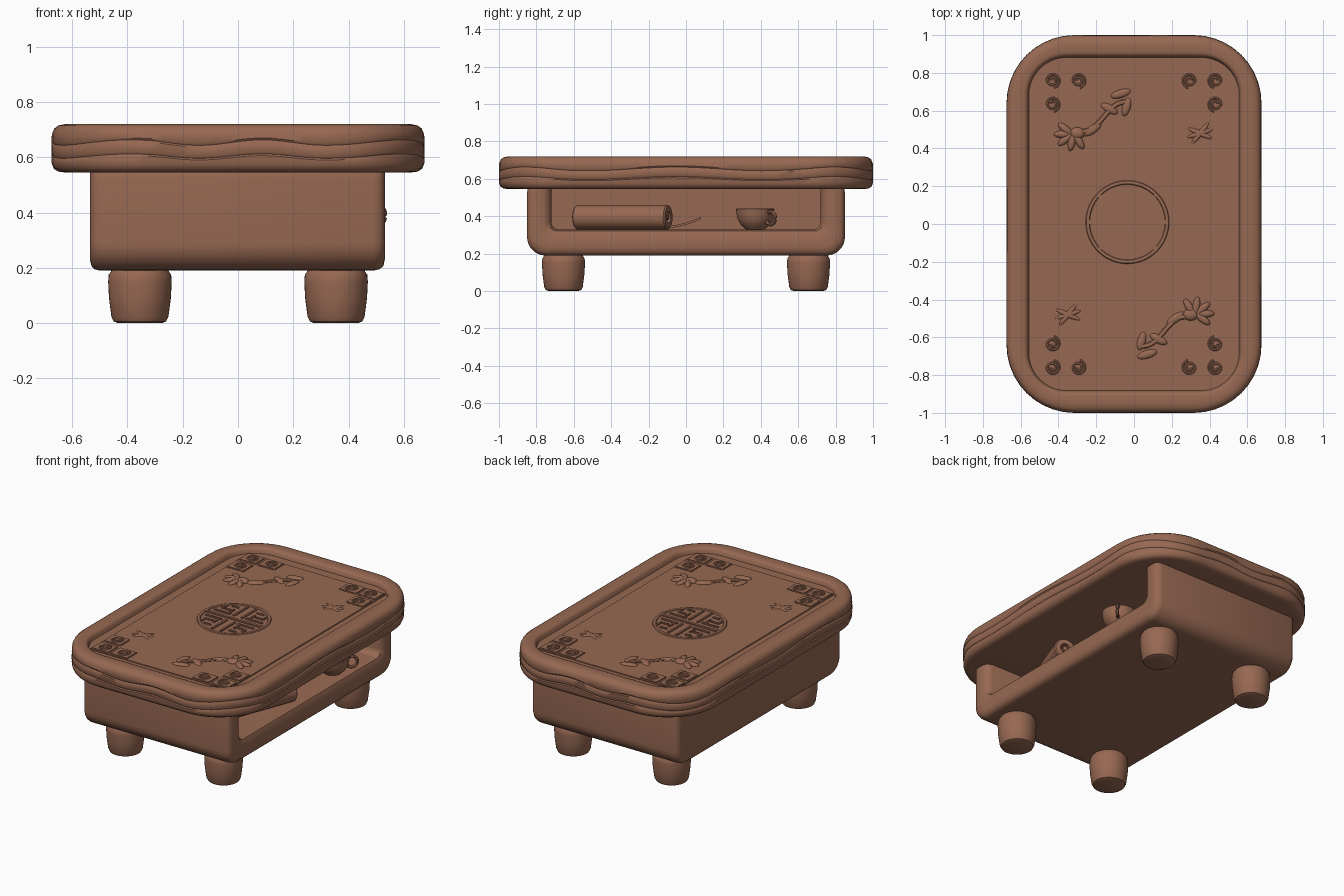
import bpy, bmesh, math
from mathutils import Matrix, Vector

if "Cube" in bpy.data.objects:
    bpy.data.objects.remove(bpy.data.objects["Cube"])

wood = bpy.data.materials.new("carved brown wood")
wood.diffuse_color = (0.31, 0.14, 0.085, 1)
wood.use_nodes = True
wood.node_tree.nodes["Principled BSDF"].inputs["Base Color"].default_value = wood.diffuse_color
PANEL = 0.69          # height of the carved panel


def finish(name, bm, angle=40):
    bmesh.ops.recalc_face_normals(bm, faces=bm.faces)
    me = bpy.data.meshes.new(name)
    bm.to_mesh(me)
    bm.free()
    ob = bpy.data.objects.new(name, me)
    bpy.context.collection.objects.link(ob)
    me.materials.append(wood)
    bpy.ops.object.select_all(action='DESELECT')
    ob.select_set(True)
    bpy.context.view_layer.objects.active = ob
    bpy.ops.object.shade_smooth_by_angle(angle=math.radians(angle))
    return ob


def rounded_rect(hx, hy, r, nc=10, ns=16):
    """Closed loop with arc corners and subdivided straight sides."""
    arcs = []
    for i, (sx, sy) in enumerate([(1, 1), (-1, 1), (-1, -1), (1, -1)]):
        arcs.append([(sx * (hx - r) + r * math.cos(math.pi / 2 * (i + k / nc)),
                      sy * (hy - r) + r * math.sin(math.pi / 2 * (i + k / nc)))
                     for k in range(nc + 1)])
    pts = []
    for i, arc in enumerate(arcs):
        a, b = arc[-1], arcs[(i + 1) % 4][0]
        pts += arc + [(a[0] + (b[0] - a[0]) * k / ns, a[1] + (b[1] - a[1]) * k / ns)
                      for k in range(1, ns)]
    return pts


def loft(name, loops, angle=40, mat=None):
    """Skin a stack of equal loops and cap both ends."""
    bm = bmesh.new()
    rings = [[bm.verts.new(p) for p in loop] for loop in loops]
    n = len(rings[0])
    for a, b in zip(rings, rings[1:]):
        for i in range(n):
            bm.faces.new((a[i], a[(i + 1) % n], b[(i + 1) % n], b[i]))
    bm.faces.new(rings[0])
    bm.faces.new(rings[-1])
    if mat:
        bmesh.ops.transform(bm, matrix=mat, verts=bm.verts)
    return finish(name, bm, angle)


def lathe(name, profile, mat, n=40):
    return loft(name, [[(r * math.cos(math.tau * k / n), r * math.sin(math.tau * k / n), z)
                        for k in range(n)] for r, z in profile], 40, mat)


def tube(bm, pts, r, n=8, flat=1.0, closed=False):
    """Sweep a round or flattened section along a path; ends taper if open."""
    pts = [Vector(p) for p in pts]
    m, rings = len(pts), []
    for i, p in enumerate(pts):
        if closed:
            t = pts[(i + 1) % m] - pts[i - 1]
        else:
            t = pts[min(i + 1, m - 1)] - pts[max(i - 1, 0)]
        up = Vector((0, 0, 1)) if abs(t.normalized().z) < 0.99 else Vector((1, 0, 0))
        side = t.cross(up).normalized()
        up = side.cross(t).normalized()
        rings.append([bm.verts.new(p + side * r * math.cos(math.tau * k / n)
                                   + up * r * flat * math.sin(math.tau * k / n)) for k in range(n)])
    pairs = list(zip(rings, rings[1:])) + ([(rings[-1], rings[0])] if closed else [])
    for a, b in pairs:
        for k in range(n):
            bm.faces.new((a[k], a[(k + 1) % n], b[(k + 1) % n], b[k]))
    if not closed:
        bm.faces.new(rings[0])
        bm.faces.new(rings[-1])


def box(bm, x, y, z, sx, sy, sz, bevel=0.0):
    geo = bmesh.ops.create_cube(bm, size=1, matrix=Matrix.LocRotScale(
        (x, y, z), None, (sx, sy, sz)))
    if bevel:
        edges = list({e for v in geo['verts'] for e in v.link_edges})
        bmesh.ops.bevel(bm, geom=edges, offset=bevel, segments=2, affect='EDGES')


def blob(bm, x, y, z, sx, sy, sz, turn=0.0):
    bmesh.ops.create_uvsphere(bm, u_segments=16, v_segments=8, radius=1, matrix=Matrix.LocRotScale(
        (x, y, z), Matrix.Rotation(turn, 3, 'Z'), (sx, sy, sz)))


# Tabletop: rounded slab, wavy grooves on its edge, raised rim round a sunken field
# profile entries are (inset, z, groove waviness)
profile = [(0.05, 0.545, 0), (0.025, 0.548, 0), (0.009, 0.558, 0), (0.001, 0.575, 0),
           (0, 0.598, .008), (0.005, 0.604, .008), (0, 0.611, .008),
           (0, 0.647, .01), (0.005, 0.653, .01), (0, 0.660, .01),
           (0.002, 0.685, 0), (0.010, 0.704, 0), (0.025, 0.715, 0), (0.05, 0.72, 0),
           (0.09, 0.72, 0), (0.104, 0.716, 0), (0.112, 0.706, 0), (0.118, 0.685, 0)]
loops = []
for d, z, w in profile:
    ring = rounded_rect(0.675 - d, 1.0 - d, 0.36 - 1.35 * d)
    loops.append([(x, y, z + w * math.sin(9 * math.tau * i / len(ring)))
                  for i, (x, y) in enumerate(ring)])
loft("tabletop", loops)

# Flat carved panel in the sunken field
bm = bmesh.new()
box(bm, 0, 0, PANEL - 0.01, 1.0, 1.64, 0.02, 0.003)
finish("top_panel", bm)

# Cabinet: solid box with a rounded opening on the +x side only
# section entries are (x, half width, bottom, top, corner radius)
sections = [(-0.535, 0.81, 0.225, 0.60, 0.07), (-0.53, 0.83, 0.205, 0.61, 0.09),
            (-0.518, 0.844, 0.194, 0.62, 0.10), (-0.50, 0.85, 0.19, 0.62, 0.10),
            (0.49, 0.85, 0.19, 0.62, 0.10), (0.513, 0.844, 0.195, 0.62, 0.10),
            (0.527, 0.83, 0.208, 0.61, 0.09), (0.532, 0.80, 0.235, 0.60, 0.07),
            (0.53, 0.76, 0.295, 0.59, 0.06), (0.518, 0.735, 0.32, 0.585, 0.05),
            (0.49, 0.72, 0.33, 0.58, 0.04), (-0.42, 0.72, 0.33, 0.58, 0.04)]
loft("cabinet", [[(x, u, v + (a + b) / 2) for u, v in rounded_rect(hw, (b - a) / 2, r, 8, 2)]
                 for x, hw, a, b, r in sections])

# Four stubby legs
for sx in (-1, 1):
    for sy in (-1, 1):
        lathe(f"leg_{'left' if sx < 0 else 'right'}_{'front' if sy < 0 else 'back'}",
              [(0.08, 0), (0.095, 0.006), (0.103, 0.022), (0.112, 0.09), (0.115, 0.15),
               (0.113, 0.175), (0.105, 0.186), (0.10, 0.20)],
              Matrix.Translation((0.355 * sx, 0.655 * sy, 0)))

# Rolled scroll with hollow ends lying in the cabinet
axis = Vector((0.19, 0.5, 0))
place = Matrix.Translation((0.36, -0.34, 0.395)) @ axis.to_track_quat('Z', 'Y').to_matrix().to_4x4()
lathe("scroll", [(0.03, -0.20), (0.03, -0.265), (0.058, -0.265), (0.065, -0.258), (0.065, 0.258),
                 (0.058, 0.265), (0.03, 0.265), (0.03, 0.20)], place)
lathe("scroll_core", [(0.014, -0.262), (0.014, 0.262)], place, 16)

# Loose curled sheet beside the scroll
n = 8
outline = [(-0.13 + 0.21 * k / n, 0.335 + 0.05 * (k / n) ** 2) for k in range(n + 1)]
outline += [(y, z + 0.012) for y, z in reversed(outline)]
loft("loose_sheet", [[(x, y, z) for y, z in outline] for x in (0.12, 0.36)])

# Teacup with a ring handle turned towards the opening
lathe("cup", [(0.05, 0.33), (0.055, 0.335), (0.075, 0.352), (0.092, 0.38), (0.099, 0.41), (0.102, 0.438),
              (0.099, 0.441), (0.094, 0.438), (0.09, 0.41), (0.08, 0.375), (0.05, 0.35)],
      Matrix.Translation((0.425, 0.37, 0)))
bm = bmesh.new()
out = Vector((0.70, 0.71, 0))
tube(bm, [Vector((0.425, 0.37, 0.39)) + out * (0.115 + 0.035 * math.cos(math.tau * k / 24))
          + Vector((0, 0, 0.035 * math.sin(math.tau * k / 24))) for k in range(24)],
     0.010, closed=True)
finish("cup_handle", bm)

# Round medallion: ring with a symmetric fretwork of low bars
bm = bmesh.new()
cx, cy = -0.035, 0.01
tube(bm, [(cx + 0.21 * math.cos(math.tau * k / 64), cy + 0.21 * math.sin(math.tau * k / 64), PANEL)
          for k in range(64)], 0.011, flat=0.7, closed=True)
box(bm, cx, cy, PANEL, 0.41, 0.022, 0.014, 0.003)
bars = [(0.03, 0.11, 0.018, 0.15), (0.115, 0.045, 0.12, 0.016), (0.075, 0.08, 0.016, 0.06),
        (0.12, 0.09, 0.06, 0.016), (0.145, 0.117, 0.016, 0.06), (0.09, 0.145, 0.05, 0.016)]
for x, y, w, h in bars:
    for sx in (-1, 1):
        for sy in (-1, 1):
            box(bm, cx + sx * x, cy + sy * y, PANEL, w, h, 0.014, 0.003)
finish("medallion", bm)

# Corner ornaments: three tiles in an L, each carved with a coil
bm = bmesh.new()
for sx in (-1, 1):
    for sy in (-1, 1):
        for x, y in [(0.432, 0.76), (0.295, 0.76), (0.432, 0.635)]:
            box(bm, sx * x, sy * y, PANEL, 0.125, 0.105, 0.012, 0.004)
            coil = [(sx * (x + (0.010 + 0.030 * k / 30) * math.cos(k * 0.36)),
                     sy * (y + (0.010 + 0.030 * k / 30) * math.sin(k * 0.36)), PANEL + 0.006)
                    for k in range(31)]
            tube(bm, coil, 0.006, 6, 0.8)
finish("corner_ornaments", bm)

# Carved flower sprays, placed by half-turn symmetry
bm = bmesh.new()
for s in (-1, 1):
    fx, fy, z = 0.32 * s, -0.475 * s, PANEL
    for k in range(5):                                   # fan of petals
        a = math.radians(-40 + 40 * k) + (0 if s > 0 else math.pi)
        blob(bm, fx + 0.055 * math.cos(a), fy + 0.04 * math.sin(a), z, 0.05, 0.02, 0.016, a)
    blob(bm, fx - 0.02 * s, fy - 0.005 * s, z, 0.04, 0.032, 0.020)
    stem = [(s * (0.29 - 0.25 * t), s * (-0.49 - 0.15 * t + 0.025 * math.sin(6 * t)), z + 0.002)
            for t in [k / 14 for k in range(15)]]
    tube(bm, stem, 0.013, 8, 0.7)
    for x, y, w, a in [(0.07, -0.69, 0.055, 0.3), (0.04, -0.62, 0.05, 1.3),
                       (0.13, -0.61, 0.05, -0.5), (0.22, -0.50, 0.055, 0.6)]:   # leaves
        blob(bm, s * x, s * y, z, w, 0.022, 0.013, a)
    for a in (0.3, 0.9, -0.4):                           # small side sprig
        blob(bm, 0.35 * s, 0.48 * s, z, 0.07, 0.014, 0.008, a)
finish("flower_sprays", bm)
